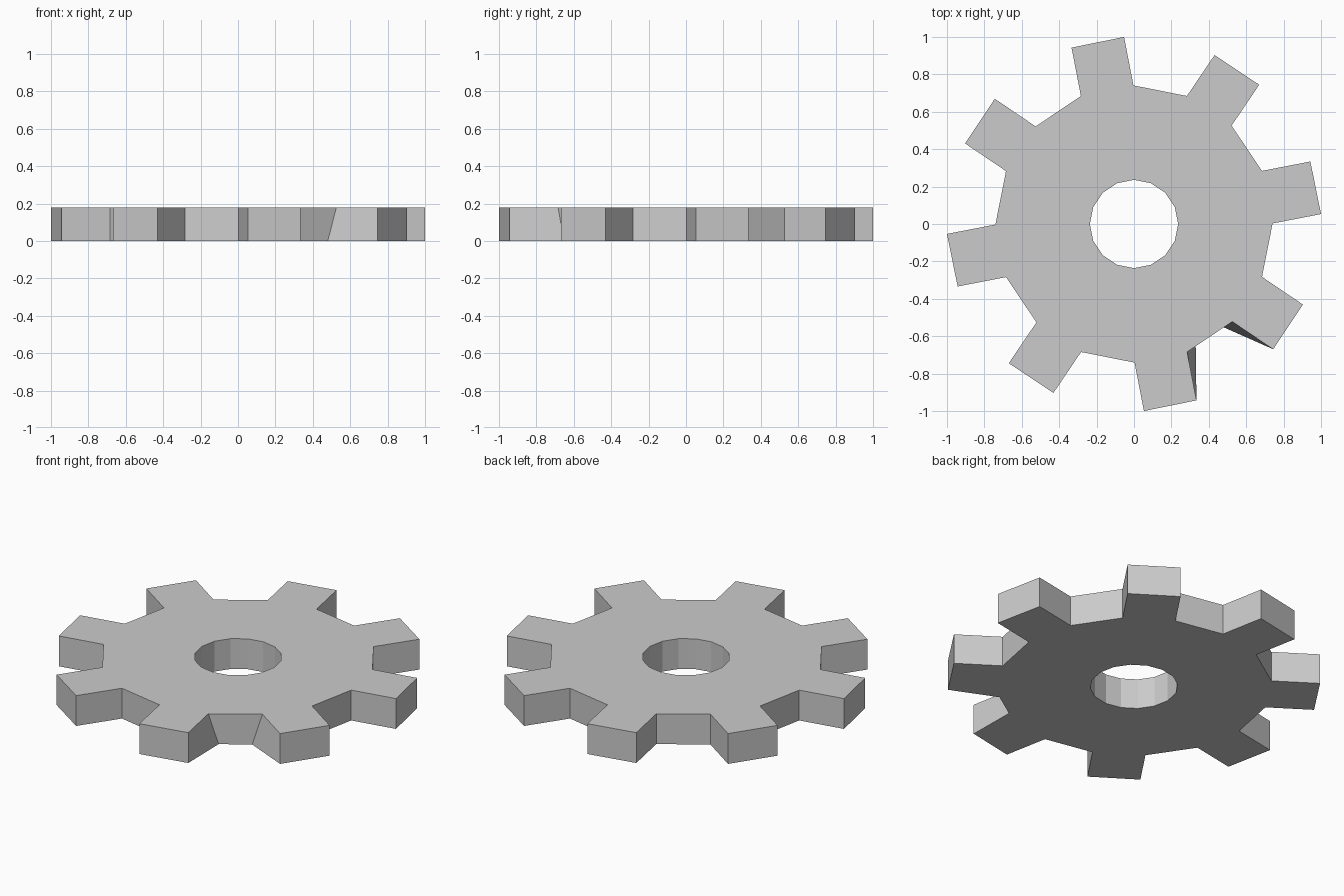
import bpy, bmesh
from math import cos, sin, pi

if "Cube" in bpy.data.objects:
    bpy.data.objects.remove(bpy.data.objects["Cube"])

TEETH, THICK, BORE = 8, 0.18, 0.236
# one tooth: root, tip, tip, root
TOOTH = [(0.741, 0.003), (1.0, 0.053), (0.943, 0.334), (0.684, 0.284)]


def turn(p, k):
    a = 2 * pi * k / TEETH
    return (p[0] * cos(a) - p[1] * sin(a), p[0] * sin(a) + p[1] * cos(a))


bm = bmesh.new()


def ring(z):
    outer = [bm.verts.new((*turn(p, k), z)) for k in range(TEETH) for p in TOOTH]
    inner = [bm.verts.new((BORE * cos(i * pi / TEETH), BORE * sin(i * pi / TEETH), z))
             for i in range(2 * TEETH)]
    return outer, inner


bot, top = ring(0), ring(THICK)

# one gap narrows towards the underside
a, b = bot[0][27], bot[0][28]
ca, cb = a.co.copy(), b.co.copy()
a.co, b.co = ca.lerp(cb, 0.19), cb.lerp(ca, 0.19)

# top and bottom faces, one tooth and one gap at a time
for outer, inner in (bot, top):
    for k in range(TEETH):
        o, i = 4 * k, 2 * k
        h0, h1, h2 = inner[i], inner[i + 1], inner[(i + 2) % 16]
        nxt = outer[(o + 4) % 32]
        bm.faces.new((h0, outer[o], outer[o + 3], h1))
        bm.faces.new(outer[o:o + 4])
        bm.faces.new((h1, outer[o + 3], nxt, h2))

# rim and bore walls
for lo, hi in zip(bot, top):
    n = len(lo)
    for i in range(n):
        j = (i + 1) % n
        bm.faces.new((lo[i], lo[j], hi[j], hi[i]))

bmesh.ops.recalc_face_normals(bm, faces=bm.faces)
mesh = bpy.data.meshes.new("gear_wheel")
bm.to_mesh(mesh)
bm.free()
gear = bpy.data.objects.new("gear_wheel", mesh)
bpy.context.collection.objects.link(gear)
